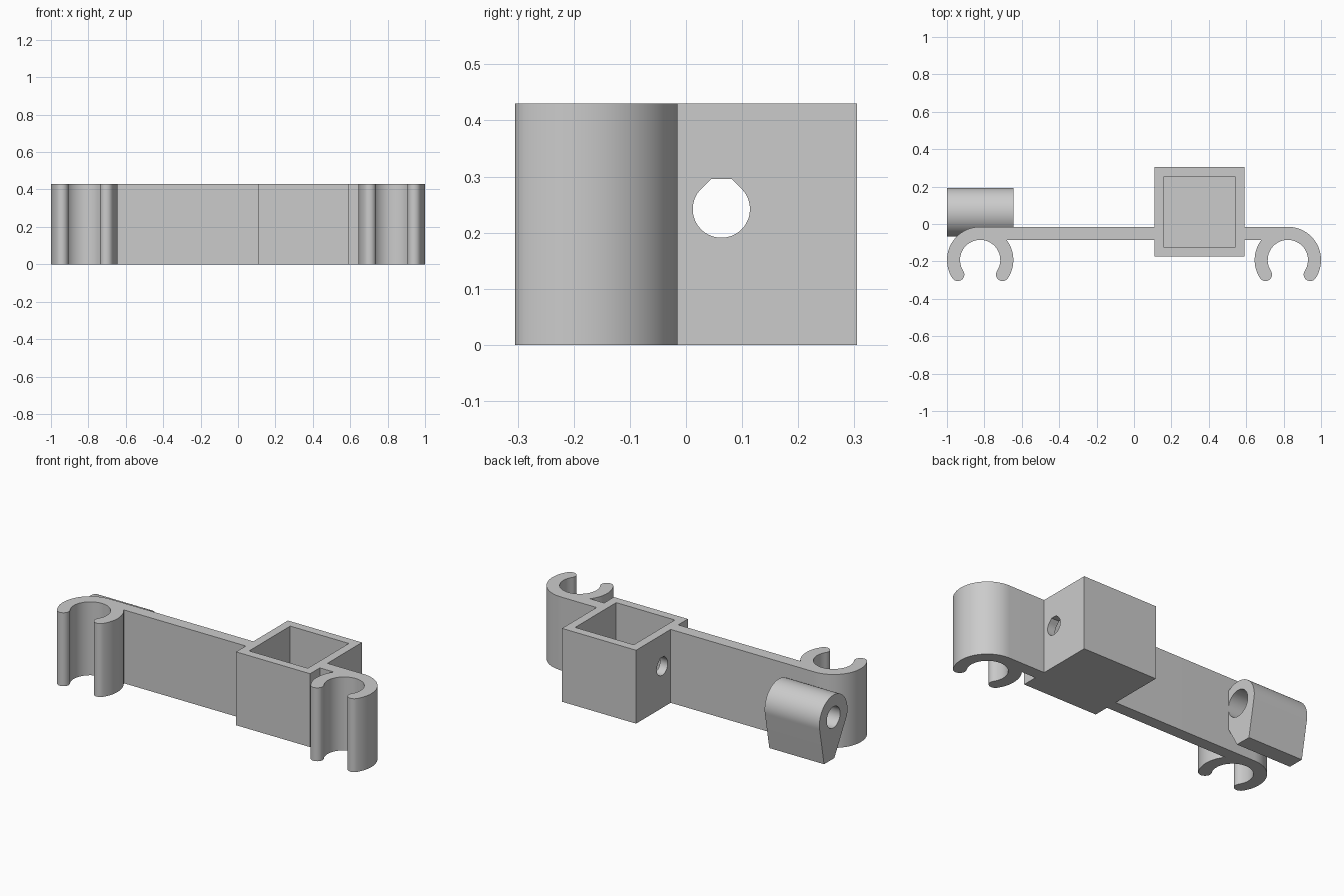
import bpy, bmesh, math
from mathutils import Vector

if "Cube" in bpy.data.objects:
    bpy.data.objects.remove(bpy.data.objects["Cube"])

HEIGHT = 0.43
AXIS_Y, AXIS_Z = 0.063, 0.242          # axis of the bolt holes

grey = bpy.data.materials.new("light grey plastic")
grey.use_nodes = True
grey.diffuse_color = (0.6, 0.6, 0.6, 1)
grey.node_tree.nodes["Principled BSDF"].inputs["Base Color"].default_value = (0.6, 0.6, 0.6, 1)


def arc(cx, cy, r, start, end, steps):
    """Points on an arc, angles in degrees."""
    angles = [math.radians(start + (end - start) * i / steps) for i in range(steps + 1)]
    return [(cx + r * math.cos(a), cy + r * math.sin(a)) for a in angles]


def extrude(name, outline, low, high, axis="z"):
    """Extrude a 2D outline along z (outline is x, y) or x (outline is y, z)."""
    bm = bmesh.new()
    place = (lambda u, v: (u, v, low)) if axis == "z" else (lambda u, v: (low, u, v))
    face = bm.faces.new([bm.verts.new(place(u, v)) for u, v in outline])
    grown = bmesh.ops.extrude_face_region(bm, geom=[face], use_keep_orig=True)["geom"]
    step = Vector((0, 0, high - low)) if axis == "z" else Vector((high - low, 0, 0))
    bmesh.ops.translate(bm, vec=step, verts=[g for g in grown if isinstance(g, bmesh.types.BMVert)])
    bmesh.ops.recalc_face_normals(bm, faces=bm.faces)
    mesh = bpy.data.meshes.new(name)
    bm.to_mesh(mesh)
    bm.free()
    obj = bpy.data.objects.new(name, mesh)
    mesh.materials.append(grey)
    bpy.context.collection.objects.link(obj)
    return obj


def activate(obj):
    bpy.ops.object.select_all(action="DESELECT")
    obj.select_set(True)
    bpy.context.view_layer.objects.active = obj


def cut(obj, cutter):
    """Subtract the cutter and remove it."""
    cutter.hide_render = True
    mod = obj.modifiers.new("cut", "BOOLEAN")
    mod.operation, mod.solver, mod.object = "DIFFERENCE", "EXACT", cutter
    activate(obj)
    bpy.ops.object.modifier_apply(modifier=mod.name)
    bpy.data.objects.remove(cutter)


def smooth(obj):
    activate(obj)
    bpy.ops.object.shade_smooth_by_angle(angle=math.radians(30))


def rectangle(x0, x1, y0, y1):
    return [(x0, y0), (x1, y0), (x1, y1), (x0, y1)]


# Arms, each ending in an open C-shaped clip
CX, CY, OUTER, INNER = 0.8225, -0.1925, 0.1775, 0.1075
BACK, FRONT, LIP = CY + OUTER, CY + INNER, 33
MID, CAP = (OUTER + INNER) / 2, (OUTER - INNER) / 2
JOIN = 180 - math.degrees(math.asin(INNER / OUTER))


def clip_arm(name, side, inner_end):
    lip_r = arc(CX, CY, MID, -LIP, -LIP, 1)[0]
    lip_l = arc(CX, CY, MID, 180 + LIP, 180 + LIP, 1)[0]
    pts = [(inner_end, FRONT), (inner_end, BACK)]
    pts += arc(CX, CY, OUTER, 90, -LIP, 32)
    pts += arc(*lip_r, CAP, -LIP, -LIP - 180, 14)[1:-1]
    pts += arc(CX, CY, INNER, -LIP, 180 + LIP, 48)
    pts += arc(*lip_l, CAP, LIP, LIP - 180, 14)[1:-1]
    pts += arc(CX, CY, OUTER, 180 + LIP, JOIN, 20)
    smooth(extrude(name, [(side * x, y) for x, y in pts], 0, HEIGHT))


clip_arm("left_clip_arm", 1, 0.59)
clip_arm("right_clip_arm", -1, -0.11)

# Square socket, open at the top, with a flat-topped bolt hole through its sides
socket = extrude("square_socket", rectangle(0.11, 0.59, -0.175, 0.305), 0, HEIGHT)
cut(socket, extrude("cavity_cutter", rectangle(0.16, 0.54, -0.125, 0.255), 0.05, 0.6))
hole = arc(AXIS_Y, AXIS_Z, 0.051, 135, 405, 40)
hole += [(AXIS_Y + 0.018, AXIS_Z + 0.054), (AXIS_Y - 0.018, AXIS_Z + 0.054)]
cut(socket, extrude("hole_cutter", hole, 0, 0.7, "x"))
smooth(socket)

# Barrel on the back: round top tapering to a narrow foot
barrel_outline = arc(AXIS_Y, AXIS_Z, 0.13, -12, 196, 44) + [(0.055, 0), (0.15, 0)]
barrel = extrude("pivot_barrel", barrel_outline, -1, -0.645, "x")
cut(barrel, extrude("bore_cutter", arc(AXIS_Y, AXIS_Z, 0.062, 0, 352.5, 47), -1.1, -0.5, "x"))
cut(barrel, extrude("counterbore_cutter", arc(AXIS_Y, AXIS_Z, 0.077, 0, 352.5, 47), -0.8, -0.5, "x"))
smooth(barrel)
